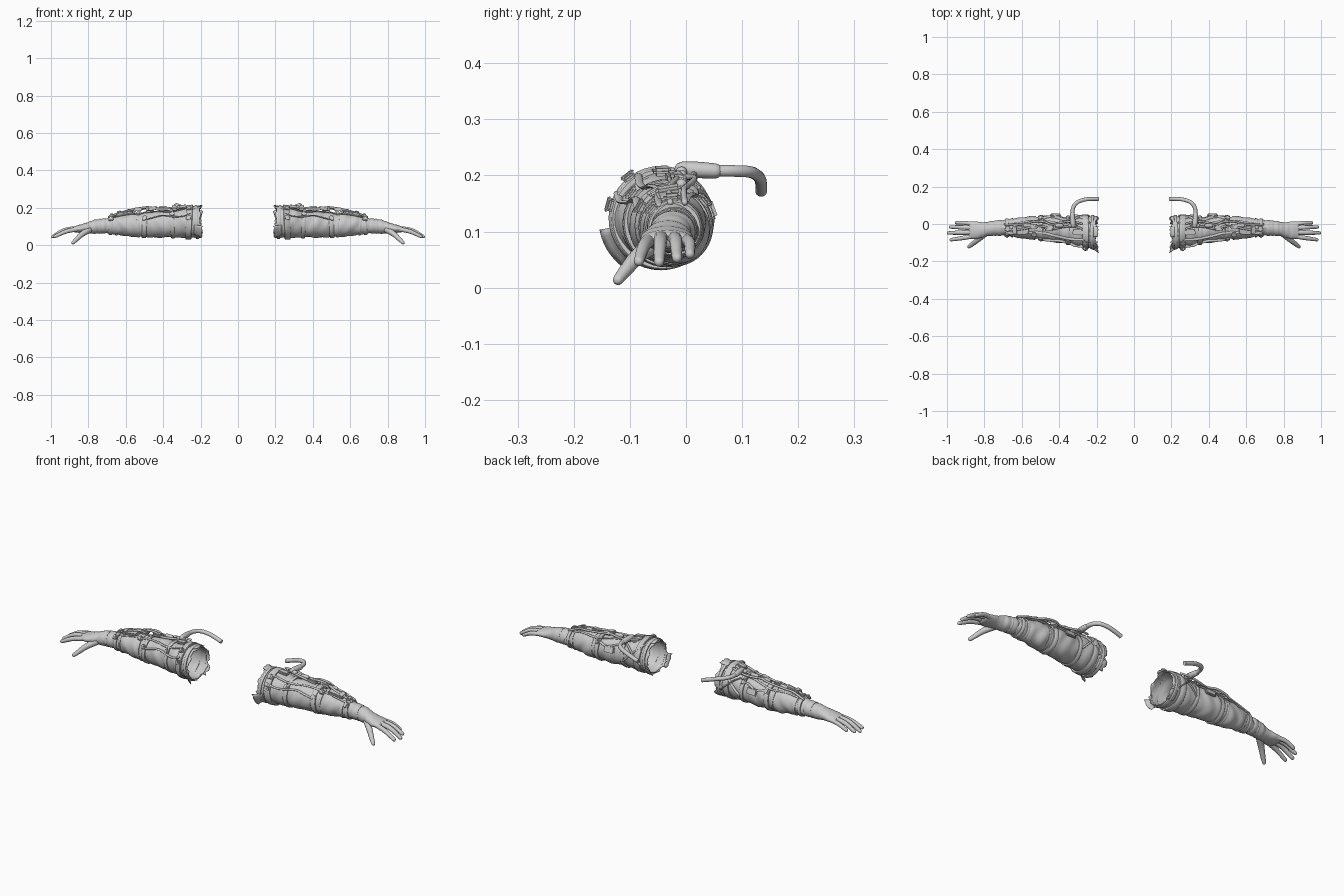
import bpy, bmesh, math, random
from mathutils import Vector, Matrix

if "Cube" in bpy.data.objects:
    bpy.data.objects.remove(bpy.data.objects["Cube"])

random.seed(4)
GREY = bpy.data.materials.new("grey")
GREY.diffuse_color = (0.6, 0.6, 0.6, 1)
GREY.use_nodes = True
GREY.node_tree.nodes["Principled BSDF"].inputs["Base Color"].default_value = GREY.diffuse_color

# Arm sections: x, centre y, centre z, half width, half height
ARM = [(.20, -.045, .122, .086, .083), (.25, -.045, .124, .085, .085), (.30, -.040, .120, .081, .080),
       (.355, -.034, .115, .071, .071), (.42, -.027, .113, .071, .073), (.47, -.022, .111, .066, .068),
       (.51, -.021, .108, .059, .061), (.56, -.020, .107, .061, .064), (.62, -.020, .108, .053, .055),
       (.67, -.020, .106, .044, .046), (.72, -.021, .103, .038, .037), (.775, -.025, .098, .036, .034)]


def section(x, table=ARM):
    """Smoothly interpolated section at x."""
    for a, b in zip(table, table[1:]):
        if x <= b[0]:
            break
    t = min(1, max(0, (x - a[0]) / (b[0] - a[0])))
    t = t * t * (3 - 2 * t)
    return [p + (q - p) * t for p, q in zip(a[1:], b[1:])]


def surf(x, deg, off=0.0):
    cy, cz, ry, rz = section(x)
    a = math.radians(deg)
    return Vector((x, cy + (ry + off) * math.cos(a), cz + (rz + off) * math.sin(a)))


def finish(name, bm, angle=40):
    """Make the object and mirror it to the other arm."""
    bmesh.ops.recalc_face_normals(bm, faces=bm.faces)
    me = bpy.data.meshes.new(name)
    bm.to_mesh(me)
    bm.free()
    me.materials.append(GREY)
    ob = bpy.data.objects.new(name, me)
    bpy.context.collection.objects.link(ob)
    bpy.ops.object.select_all(action='DESELECT')
    ob.select_set(True)
    bpy.context.view_layer.objects.active = ob
    bpy.ops.object.shade_smooth_by_angle(angle=math.radians(angle))
    ob.modifiers.new("other_arm", 'MIRROR').use_axis[0] = True
    return ob


def loft(name, rings, closed=False, caps=True, angle=40):
    bm = bmesh.new()
    vs = [[bm.verts.new(p) for p in r] for r in rings]
    pairs = list(zip(vs, vs[1:])) + ([(vs[-1], vs[0])] if closed else [])
    n = len(vs[0])
    for a, b in pairs:
        for i in range(n):
            j = (i + 1) % n
            bm.faces.new((a[i], a[j], b[j], b[i]))
    if caps and not closed:
        bm.faces.new(vs[0])
        bm.faces.new(vs[-1])
    return finish(name, bm, angle)


def tube(name, pts, steps=5, sides=12, round_ends=True, flat=1.0):
    """Sweep a round section through (x, y, z, radius) points."""
    P = [Vector(p) for p in pts]
    P = [2 * P[0] - P[1]] + P + [2 * P[-1] - P[-2]]
    path = []
    for i in range(1, len(P) - 2):
        a, b, c, d = P[i - 1:i + 3]
        for s in range(steps):
            t = s / steps
            path.append(.5 * (2 * b + (c - a) * t + (2 * a - 5 * b + 4 * c - d) * t * t
                              + (3 * b - a - 3 * c + d) * t ** 3))
    path.append(P[-2])
    C = [p.to_3d() for p in path]
    R = [p.w for p in path]
    if round_ends:
        d0, d1 = (C[0] - C[1]).normalized(), (C[-1] - C[-2]).normalized()
        C = [C[0] + d0 * R[0] * k for k in (.95, .7)] + C + [C[-1] + d1 * R[-1] * k for k in (.4, .75, .97)]
        R = [R[0] * k for k in (.25, .7)] + R + [R[-1] * k for k in (.9, .65, .2)]
    tan = (C[1] - C[0]).normalized()
    up = Vector((0, 0, 1))
    up = (up - tan * up.dot(tan)).normalized()
    rings = []
    for i, c in enumerate(C):
        new = (C[min(i + 1, len(C) - 1)] - C[max(i - 1, 0)]).normalized()
        up = tan.rotation_difference(new) @ up
        tan = new
        side = tan.cross(up)
        rings.append([c + (side * math.cos(k * math.tau / sides)
                           + up * math.sin(k * math.tau / sides) * flat) * R[i] for k in range(sides)])
    return loft(name, rings)


def band(name, x0, x1, off=.005, tilt=0.0, n=40):
    """Strap wrapped round the sleeve."""
    rings = []
    for x, o in ((x0, -.004), (x0, off * .7), (x0 + .003, off), (x1 - .003, off), (x1, off * .7), (x1, -.004)):
        rings.append([surf(x + tilt * math.sin(math.tau * k / n), 360 * k / n, o) for k in range(n)])
    return loft(name, rings, closed=True)


def box(name, x, deg, size, off=0.0, bevel=.003):
    """Bevelled block sitting on the sleeve: size is along arm, around arm, outwards."""
    p = surf(x, deg, off)
    out = p - surf(x, deg, off - .01)
    out.normalize()
    along = (surf(x + .01, deg) - surf(x - .01, deg)).normalized()
    out = (out - along * out.dot(along)).normalized()
    m = Matrix((along, out.cross(along), out)).transposed().to_4x4()
    m.translation = p
    bm = bmesh.new()
    bmesh.ops.create_cube(bm, size=1)
    bmesh.ops.scale(bm, vec=size, verts=bm.verts)
    bmesh.ops.bevel(bm, geom=bm.edges[:], offset=bevel, segments=2, affect='EDGES')
    bmesh.ops.transform(bm, matrix=m, verts=bm.verts)
    return finish(name, bm, 50)


# Open sleeve with soft folds and a torn shoulder edge
rings, N = [], 48
for i in range(81):
    x = .20 + i * .575 / 80
    ring = []
    for k in range(N):
        d = 360 * k / N
        a = math.radians(d)
        fold = .0016 * math.sin(x * 95 + 2.2 * math.sin(a * 2)) + .001 * math.sin(3 * a + x * 40)
        p = surf(x, d, fold)
        if i == 0:
            p.x += random.uniform(-.006, .008)
        ring.append(p)
    rings.append(ring)
sleeve = loft("sleeve", rings, caps=False, angle=60)
sol = sleeve.modifiers.new("cloth", 'SOLIDIFY')
sol.thickness = .004

# Torn scraps at the shoulder edge
for start, end, flare in ((190, 232, .022), (70, 105, .008), (300, 335, .006)):
    bm = bmesh.new()
    rows = []
    for j in range(5):
        t = j / 4
        rows.append([bm.verts.new(surf(.235 - .04 * t, start + (end - start) * k / 6, .003 + flare * t * t)
                     + Vector((random.uniform(-.007, .006) if j == 4 else 0, 0, 0))) for k in range(7)])
    for a, b in zip(rows, rows[1:]):
        for k in range(6):
            bm.faces.new((a[k], a[k + 1], b[k + 1], b[k]))
    finish("torn_scrap", bm).modifiers.new("cloth", 'SOLIDIFY').thickness = .003

# Straps round the arm
for x0, x1, off, tilt in ((.213, .228, .007, .004), (.245, .278, .008, -.004), (.342, .362, .007, .004),
                          (.488, .512, .008, -.003), (.528, .540, .004, .003), (.648, .660, .005, .003),
                          (.672, .690, .006, -.002), (.735, .745, .004, 0)):
    band("arm_strap", x0, x1, off, tilt)

# Buckles and strap blocks
for x, deg in ((.262, 128), (.262, 165), (.352, 140), (.352, 55), (.50, 150), (.50, 40), (.68, 140), (.535, 120)):
    box("buckle", x, deg, (.026, .022, .010), .009)
    box("buckle_bar", x, deg, (.010, .028, .006), .014, .002)

# Straps running along the top of the arm
for deg, x0, x1 in ((150, .26, .50), (118, .27, .68), (62, .30, .66), (35, .35, .50)):
    n = 8
    tube("long_strap", [(*surf(x0 + (x1 - x0) * i / n, deg + 6 * math.sin(i), .005), .007)
                        for i in range(n + 1)], steps=3, flat=.5)

# Crossed strap on the back of the shoulder
for s in (-1, 1):
    tube("shoulder_strap", [(*surf(.24 + .1 * i / 6, 20 + s * (i - 3) * 11, .004), .007) for i in range(7)],
         steps=3, flat=.5)

# Pouches and fittings on top
for name, x, deg, size, off in (("forearm_pouch", .605, 100, (.085, .042, .018), .008),
                                ("pouch_flap", .635, 100, (.03, .046, .016), .013),
                                ("upper_fitting", .455, 88, (.05, .03, .018), .016),
                                ("elbow_fitting", .535, 85, (.042, .026, .018), .022),
                                ("shoulder_fitting", .30, 92, (.055, .032, .014), .008),
                                ("rear_pouch", .42, 20, (.06, .036, .012), .006),
                                ("forearm_clip", .675, 95, (.024, .03, .014), .010)):
    box(name, x, deg, size, off, .005)

# Thin hoses arching over the elbow
for dy, lift in ((-.012, .018), (.014, .012)):
    tube("thin_hose", [(x, -.012 + dy + w, section(x)[1] + section(x)[3] + h, .0055) for x, w, h in
                       ((.28, 0, .006), (.33, .012, .011), (.39, .006, .010), (.44, -.004, .013),
                        (.48, .01, lift + .008), (.53, .012, lift + .010), (.58, 0, lift),
                        (.63, -.006, .012), (.69, -.004, .004))], sides=10)
for x in (.33, .40, .47, .57):
    z = section(x)[1] + section(x)[3] + .014
    tube("hose_joint", [(x - .014, -.008, z, .010), (x + .014, -.008, z, .010)], steps=2)

# Air hose with its thick connector
tube("hose_connector", [(.325, -.008, .212, .0125), (.328, .02, .210, .0145), (.33, .052, .208, .0135)], steps=3)
tube("air_hose", [(.33, .045, .208, .0105), (.326, .085, .208, .0105), (.305, .115, .206, .0105),
                  (.265, .130, .197, .0105), (.225, .134, .184, .0105), (.19, .134, .172, .0105)],
     round_ends=False, sides=14)

# Glove cuff and palm
CUFF = [(.70, -.021, .104, .038, .037), (.715, -.021, .103, .043, .041), (.745, -.022, .101, .039, .037),
        (.765, -.024, .099, .041, .038), (.785, -.027, .096, .037, .034), (.81, -.032, .092, .041, .028),
        (.845, -.034, .088, .047, .022), (.872, -.033, .086, .046, .017), (.884, -.032, .085, .040, .010)]
rings = []
for i in range(33):
    x = .70 + i * .184 / 32
    cy, cz, ry, rz = section(x, CUFF)
    rings.append([(x, cy + ry * math.cos(math.tau * k / 32), cz + rz * math.sin(math.tau * k / 32))
                  for k in range(32)])
loft("glove_palm", rings, angle=70)

# Fingers and thumb
for name, pts in (("little_finger", ((.850, -.002, .086, .0115), (.905, .006, .080, .0105), (.950, .007, .060, .0085))),
                  ("ring_finger", ((.850, -.021, .090, .0125), (.922, -.018, .082, .0115), (.980, -.016, .053, .009))),
                  ("middle_finger", ((.850, -.044, .091, .013), (.928, -.046, .080, .012), (.991, -.048, .046, .009))),
                  ("index_finger", ((.850, -.063, .087, .0125), (.918, -.075, .074, .0115), (.978, -.084, .047, .009))),
                  ("thumb", ((.795, -.050, .084, .018), (.835, -.084, .058, .0145), (.862, -.106, .033, .012),
                             (.882, -.121, .014, .0095)))):
    tube(name, pts, steps=6, sides=14)
